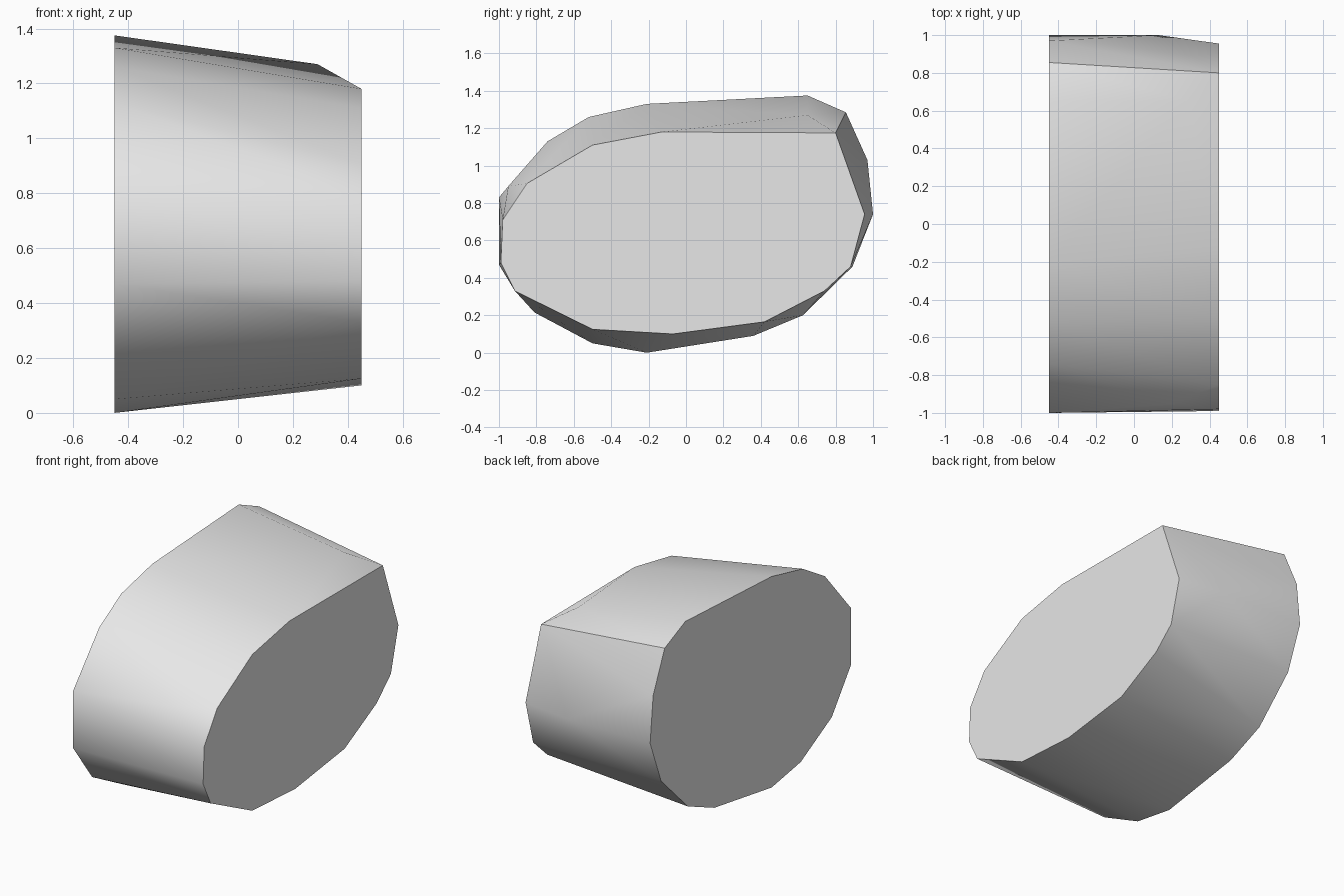
import bpy
import bmesh
import math

default_cube = bpy.data.objects.get("Cube")
if default_cube:
    bpy.data.objects.remove(default_cube, do_unlink=True)

HALF_WIDTH = 0.45

# Outline of the wide right end, as (y, z)
wide_outline = [
    (0.65, 1.375), (-0.21, 1.33), (-0.52, 1.26), (-0.74, 1.13),
    (-1, 0.83), (-1, 0.47), (-0.81, 0.215), (-0.5, 0.05),
    (-0.21, 0), (0.36, 0.09), (0.625, 0.2), (0.89, 0.46),
    (1, 0.74), (0.97, 1.03), (0.855, 1.285),
]

# Outline of the narrow left end, as (y, z)
narrow_outline = [
    (0.8, 1.175), (-0.13, 1.18), (-0.5, 1.11), (-0.85, 0.905),
    (-0.98, 0.71), (-0.99, 0.48), (-0.915, 0.33), (-0.5, 0.125),
    (-0.07, 0.1), (0.42, 0.165), (0.74, 0.33), (0.88, 0.46),
    (0.955, 0.74),
]

# Corners of the bevelled rim between the two ends, as (x, y, z)
rim_corners = [(0.29, 0.65, 1.27), (0.2, -0.95, 0.89), (0.13, 1, 0.74)]


def make_material(name, colour):
    material = bpy.data.materials.new(name)
    material.use_nodes = True
    material.diffuse_color = colour
    shader = material.node_tree.nodes["Principled BSDF"]
    shader.inputs["Base Color"].default_value = colour
    return material


def make_hull(name, points, material):
    """Wrap a convex skin around the points and merge its flat areas."""
    bm = bmesh.new()
    for point in points:
        bm.verts.new(point)
    bmesh.ops.convex_hull(bm, input=bm.verts[:])
    loose = [vert for vert in bm.verts if not vert.link_faces]
    bmesh.ops.delete(bm, geom=loose, context="VERTS")
    bmesh.ops.dissolve_limit(
        bm, angle_limit=math.radians(0.5), verts=bm.verts[:], edges=bm.edges[:]
    )
    bmesh.ops.recalc_face_normals(bm, faces=bm.faces[:])
    mesh = bpy.data.meshes.new(name)
    bm.to_mesh(mesh)
    bm.free()
    mesh.materials.append(material)
    obj = bpy.data.objects.new(name, mesh)
    bpy.context.collection.objects.link(obj)
    return obj


# Single rounded block tapering from the wide end to the narrow end
points = [(-HALF_WIDTH, y, z) for y, z in wide_outline]
points += [(HALF_WIDTH, y, z) for y, z in narrow_outline]
points += rim_corners
block = make_hull("tapered_block", points, make_material("light_grey", (0.8, 0.8, 0.8, 1)))

# Smooth rim with crisp end caps
bpy.ops.object.select_all(action="DESELECT")
block.select_set(True)
bpy.context.view_layer.objects.active = block
bpy.ops.object.shade_smooth_by_angle(angle=math.radians(40))
